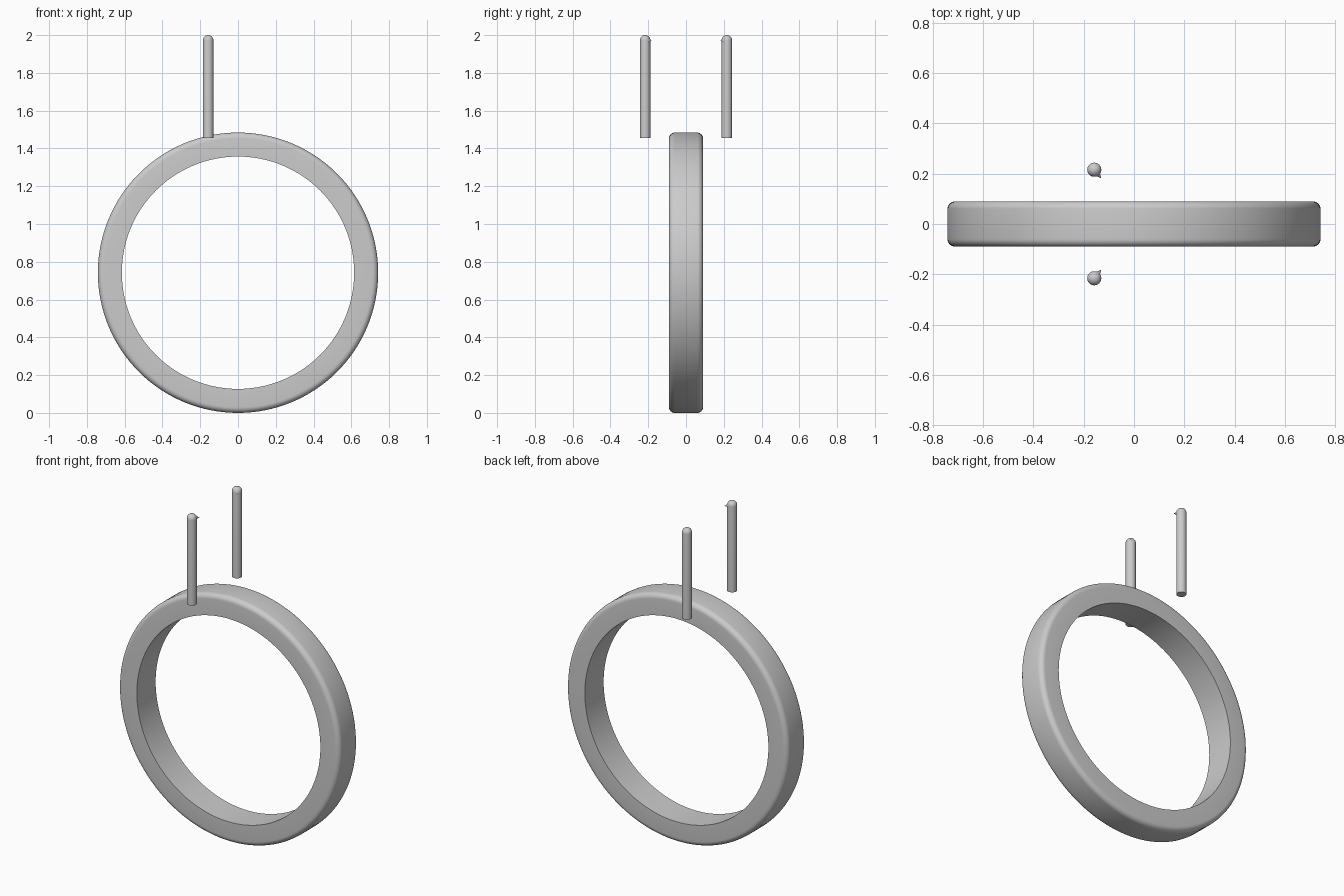
import bpy
import bmesh
from math import pi, sin, cos, radians
from mathutils import Vector

cube = bpy.data.objects.get("Cube")
if cube:
    bpy.data.objects.remove(cube, do_unlink=True)

# Single grey material
grey = bpy.data.materials.new("plain_grey")
grey.use_nodes = True
colour = (0.6, 0.6, 0.6, 1)
grey.diffuse_color = colour
grey.node_tree.nodes["Principled BSDF"].inputs["Base Color"].default_value = colour


def arc(cx, cz, r, start, end, steps):
    """Points of a circular arc as (radius, height) pairs."""
    angles = [radians(start + (end - start) * i / steps) for i in range(steps + 1)]
    return [(cx + r * cos(a), cz + r * sin(a)) for a in angles]


def lathe(name, profile, sides, closed=False):
    """Revolve a (radius, height) profile around z."""
    bm = bmesh.new()
    verts = [bm.verts.new((r, 0, h)) for r, h in profile]
    edges = [bm.edges.new(pair) for pair in zip(verts, verts[1:])]
    if closed:
        edges.append(bm.edges.new((verts[-1], verts[0])))
    bmesh.ops.spin(bm, geom=verts + edges, cent=(0, 0, 0), axis=(0, 0, 1),
                   angle=2 * pi, steps=sides, use_merge=False)
    bmesh.ops.remove_doubles(bm, verts=bm.verts, dist=0.0001)
    bmesh.ops.recalc_face_normals(bm, faces=bm.faces)
    mesh = bpy.data.meshes.new(name)
    bm.to_mesh(mesh)
    bm.free()
    mesh.materials.append(grey)
    obj = bpy.data.objects.new(name, mesh)
    bpy.context.collection.objects.link(obj)
    bpy.ops.object.select_all(action="DESELECT")
    bpy.context.view_layer.objects.active = obj
    obj.select_set(True)
    bpy.ops.object.shade_smooth_by_angle(angle=radians(35))
    return obj


# Upright ring with a sharp bore and rounded outer rims
outer, inner, half, fillet = 0.742, 0.615, 0.09, 0.03
section = [(inner, -half)]
section += arc(outer - fillet, fillet - half, fillet, -90, 0, 6)
section += arc(outer - fillet, half - fillet, fillet, 0, 90, 6)
section += [(inner, half)]
ring = lathe("ring", section, 128, closed=True)
ring.rotation_euler.x = pi / 2
ring.location.z = outer

# A round-topped pin on each side, with a small spur pointing inward
radius, bottom, top = 0.028, 1.455, 2.0
centre = top - radius
for name, side in (("front", -1), ("back", 1)):
    pin = lathe(name + "_pin",
                [(0, bottom), (radius, bottom)] + arc(0, centre, radius, 0, 90, 8), 32)
    pin.location = (-0.158, side * 0.216, 0)
    spur = lathe(name + "_spur", [(0, 0), (0.014, 0), (0, 0.03)], 16)
    inward = Vector((0.62, -side * 0.78, 0))
    spur.rotation_euler = inward.to_track_quat("Z", "Y").to_euler()
    spur.location = Vector((-0.158, side * 0.216, centre)) + inward * 0.014
